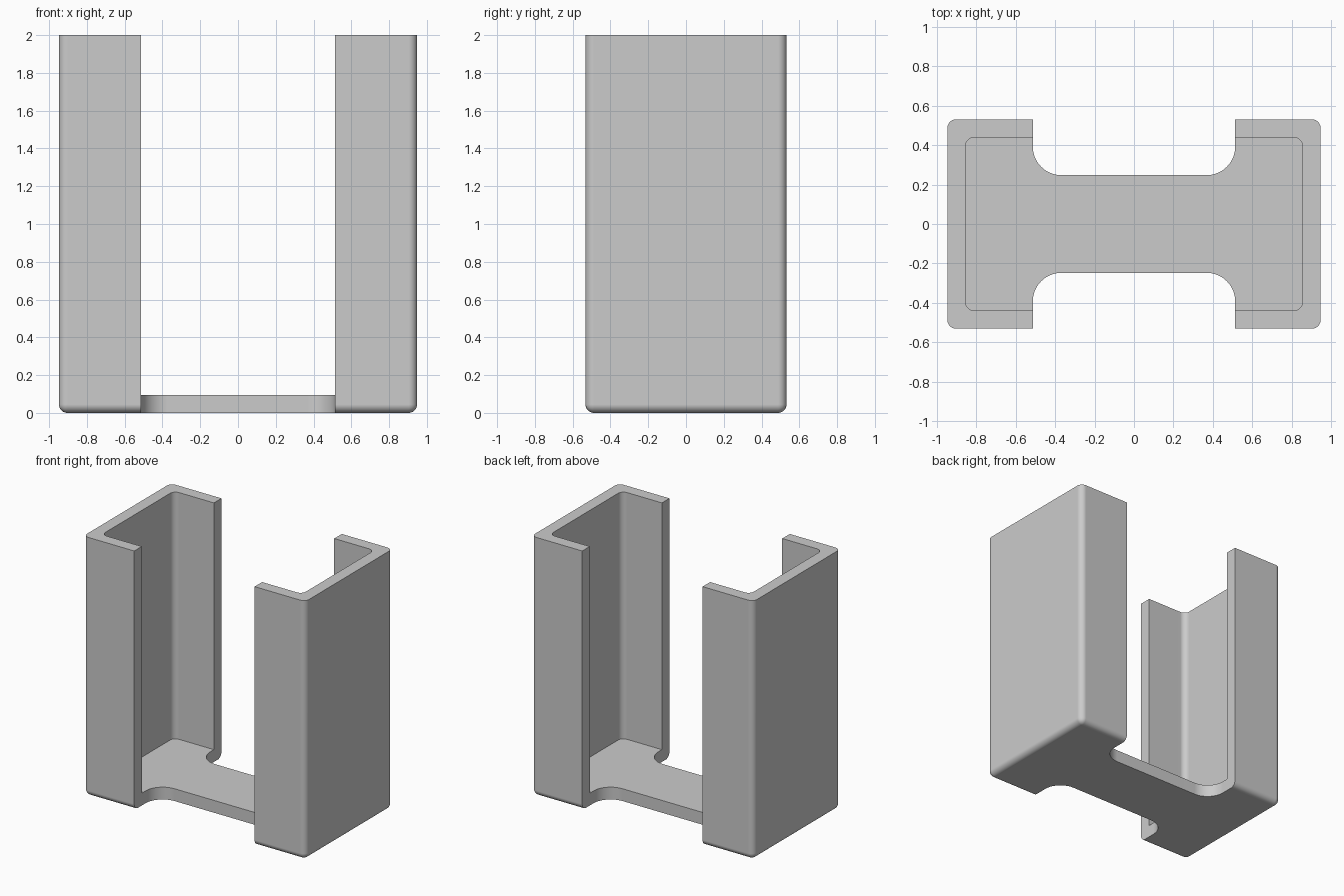
import bpy
import bmesh
from mathutils import Vector

if "Cube" in bpy.data.objects:
    bpy.data.objects.remove(bpy.data.objects["Cube"], do_unlink=True)

HALF_X, HALF_Y, HEIGHT = 0.948, 0.532, 2.0
WALL = 0.092
CORNER = 0.045

grey = bpy.data.materials.new("plain grey")
grey.use_nodes = True
colour = (0.6, 0.6, 0.6, 1)
grey.diffuse_color = colour
grey.node_tree.nodes["Principled BSDF"].inputs["Base Color"].default_value = colour


def rounded_box(name, low, high, radius, round_base=False):
    """Box with rounded upright edges and, if asked, a rounded base."""
    low, high = Vector(low), Vector(high)
    bm = bmesh.new()
    bmesh.ops.create_cube(bm, size=1)
    for v in bm.verts:
        v.co = [l + (c + 0.5) * (h - l) for l, h, c in zip(low, high, v.co)]
    edges = []
    for e in bm.edges:
        a, b = (v.co.z for v in e.verts)
        upright = abs(a - b) > 1e-4
        at_base = max(a, b) < low.z + 1e-4
        if upright or (round_base and at_base):
            edges.append(e)
    bmesh.ops.bevel(bm, geom=edges, offset=radius, segments=10,
                    profile=0.5, affect='EDGES')
    bmesh.ops.recalc_face_normals(bm, faces=bm.faces)
    mesh = bpy.data.meshes.new(name)
    bm.to_mesh(mesh)
    bm.free()
    mesh.materials.append(grey)
    obj = bpy.data.objects.new(name, mesh)
    bpy.context.collection.objects.link(obj)
    return obj


# Outer shell of the open holder
holder = rounded_box("holder", (-HALF_X, -HALF_Y, 0), (HALF_X, HALF_Y, HEIGHT),
                     CORNER, round_base=True)

# Cavity, then the wide openings at front and back that narrow the floor
in_x, in_y = HALF_X - WALL, HALF_Y - WALL
cutters = [rounded_box("cavity_cutter", (-in_x, -in_y, 0.095),
                       (in_x, in_y, HEIGHT + 0.3), CORNER)]
for name, y0, y1 in (("front_cutter", -1, -0.248), ("back_cutter", 0.248, 1)):
    cutters.append(rounded_box(name, (-0.514, y0, -0.3),
                               (0.514, y1, HEIGHT + 0.4), 0.145))

bpy.ops.object.select_all(action='DESELECT')
bpy.context.view_layer.objects.active = holder
holder.select_set(True)
for cutter in cutters:
    cutter.hide_render = True
    mod = holder.modifiers.new(cutter.name, 'BOOLEAN')
    mod.operation = 'DIFFERENCE'
    mod.solver = 'EXACT'
    mod.object = cutter
    bpy.ops.object.modifier_apply(modifier=mod.name)
    bpy.data.objects.remove(cutter, do_unlink=True)

# Smooth fillets, crisp rims and flat walls
bpy.ops.object.shade_smooth_by_angle(angle=0.5)
normals = holder.modifiers.new("flat_walls", 'WEIGHTED_NORMAL')
normals.keep_sharp = True
